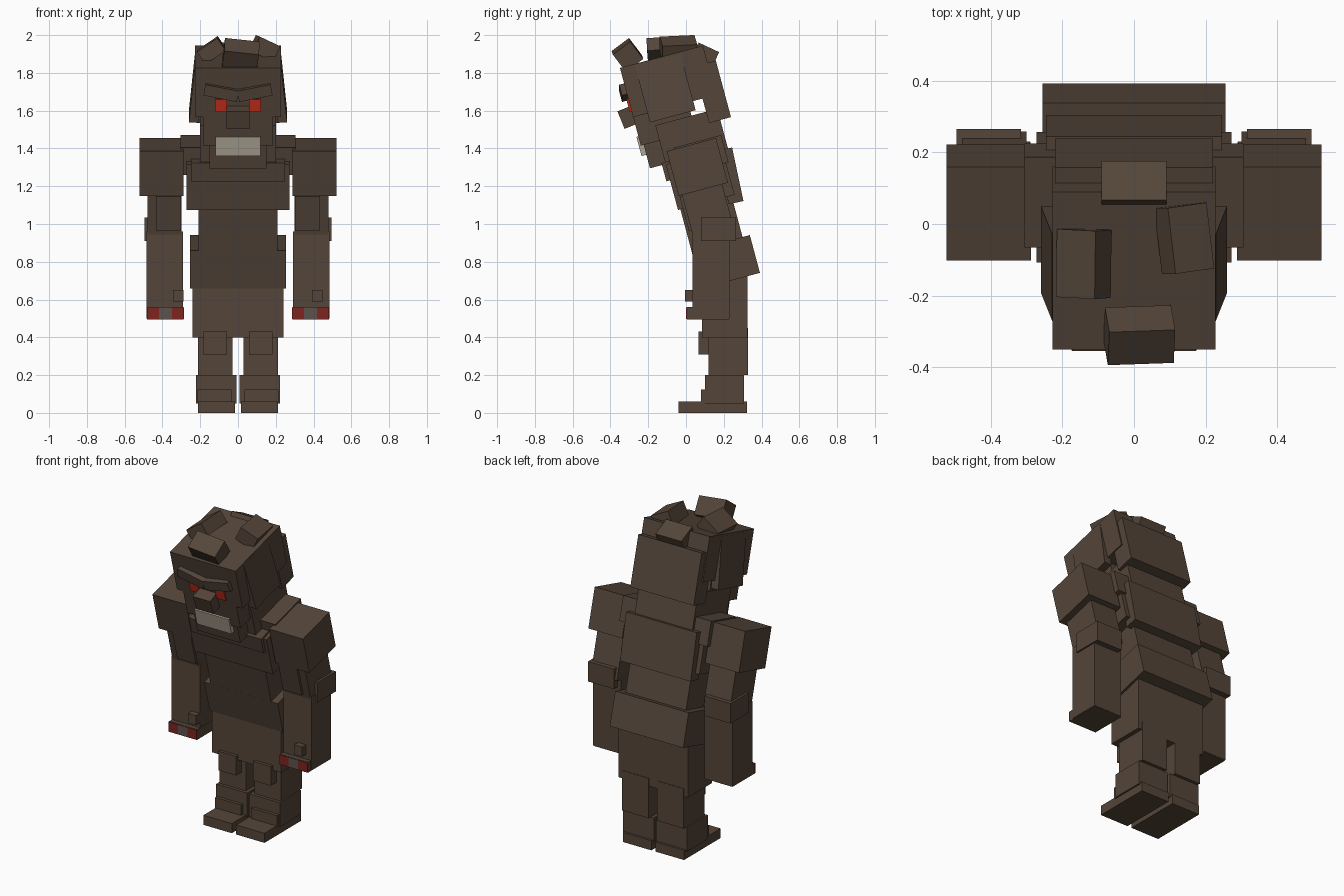
import bpy, bmesh, math
from mathutils import Euler, Vector

if "Cube" in bpy.data.objects:
    bpy.data.objects.remove(bpy.data.objects["Cube"])


def material(name, rgb):
    m = bpy.data.materials.new(name)
    m.diffuse_color = (*rgb, 1)
    m.use_nodes = True
    m.node_tree.nodes["Principled BSDF"].inputs["Base Color"].default_value = m.diffuse_color
    return m


FUR = material("brown_fur", (0.090, 0.060, 0.041))
RED = material("eye_red", (0.55, 0.028, 0.012))
CLAW = material("dark_red", (0.20, 0.018, 0.014))
TEETH = material("bone", (0.43, 0.38, 0.30))
GREY = material("grey_brown", (0.11, 0.085, 0.072))


def box(name, center, size, rot=(0, 0, 0), mat=FUR, taper=0):
    """Flat-sided block; rot in degrees, taper shifts the top's x inward on the outer side."""
    bm = bmesh.new()
    bmesh.ops.create_cube(bm, size=1)
    e = Euler([math.radians(a) for a in rot]).to_matrix()
    for v in bm.verts:
        p = Vector((v.co.x * size[0], v.co.y * size[1], v.co.z * size[2]))
        if v.co.z > 0:
            p.x -= taper
        v.co = e @ p + Vector(center)
    me = bpy.data.meshes.new(name)
    bm.to_mesh(me)
    bm.free()
    me.materials.append(mat)
    ob = bpy.data.objects.new(name, me)
    bpy.context.collection.objects.link(ob)
    return ob


def span(name, x, y, z, mat=FUR):
    """Upright block given by its limits."""
    return box(name, [(a + b) / 2 for a, b in (x, y, z)],
               [b - a for a, b in (x, y, z)], mat=mat)


LEAN = (15, 0, 0)

# Torso, leaning forward towards the head
span("pelvis", (-.24, .24), (.085, .325), (.40, .75))
box("hip_band", (0, .21, .80), (.51, .32, .207), LEAN)
box("waist", (0, .14, .985), (.42, .28, .30), LEAN)
box("chest", (0, .075, 1.235), (.545, .31, .25), LEAN)
box("back_plate", (0, .235, 1.255), (.49, .08, .29), (12, 0, 0))
box("collar", (0, .08, 1.365), (.61, .26, .15), LEAN)
box("upper_chest", (0, -.02, 1.30), (.50, .20, .10), LEAN)
box("neck", (0, .03, 1.46), (.40, .34, .22), LEAN)

# Head
box("skull", (0, -.095, 1.755), (.455, .455, .27), LEAN)
box("back_of_head", (0, .14, 1.70), (.44, .12, .31), LEAN)
box("lower_face", (0, -.12, 1.55), (.37, .30, .20), LEAN)
box("chin", (0, -.07, 1.405), (.30, .29, .15), LEAN)
box("teeth", (0, -.232, 1.415), (.24, .035, .105), LEAN, TEETH)
box("nose", (0, -.307, 1.565), (.12, .08, .10), (22, 0, 0))
for s, side in ((-1, "left"), (1, "right")):
    box(side + "_eye", (s * .09, -.301, 1.627), (.065, .012, .07), LEAN, RED)
    box(side + "_brow", (s * .088, -.315, 1.70), (.18, .065, .06), (15, -s * 11, 0))
    box(side + "_cheek", (s * .235, -.11, 1.72), (.05, .25, .31), LEAN, taper=s * .032)

# Tufts of hair on top
box("front_tuft", (.015, -.31, 1.895), (.185, .115, .115), (37, 6, 2))
box("left_tuft", (-.14, -.11, 1.92), (.13, .19, .08), (4, -34, -3))
box("right_tuft", (.14, -.04, 1.93), (.12, .185, .09), (3, 25, 8))
box("back_tuft", (0, .10, 1.89), (.18, .12, .10), (-25, 0, 0))

# Arms
for s, side in ((-1, "left"), (1, "right")):
    def pair(a, b):
        return tuple(sorted((s * a, s * b)))
    box(side + "_shoulder", (s * .405, .06, 1.302), (.235, .27, .245), LEAN)
    box(side + "_upper_arm", (s * .39, .115, 1.07), (.18, .22, .28), LEAN)
    box(side + "_arm_pad", (s * .367, .01, 1.06), (.13, .04, .19), LEAN)
    span(side + "_elbow", pair(.315, .495), (.08, .265), (.91, 1.035))
    span(side + "_forearm", pair(.29, .485), (.035, .23), (.50, .96))
    span(side + "_hand", pair(.288, .482), (.005, .228), (.495, .56))
    # Painted finger ends
    span(side + "_inner_claw", pair(.287, .35), (0, .008), (.497, .558), CLAW)
    span(side + "_knuckle", pair(.35, .418), (0, .008), (.497, .558), GREY)
    span(side + "_outer_claw", pair(.418, .483), (0, .008), (.497, .558), CLAW)
    tx = .42 if s > 0 else -.317
    span(side + "_thumb", (tx - .028, tx + .028), (-.005, .04), (.59, .65))

    # Legs
    span(side + "_thigh", pair(.03, .213), (.12, .328), (.20, .45))
    span(side + "_knee", pair(.058, .182), (.065, .14), (.31, .43))
    span(side + "_shin", pair(.008, .222), (.10, .308), (.05, .20))
    span(side + "_ankle", pair(.035, .215), (.08, .12), (.05, .125))
    span(side + "_foot", pair(.015, .212), (-.04, .322), (0, .06))
